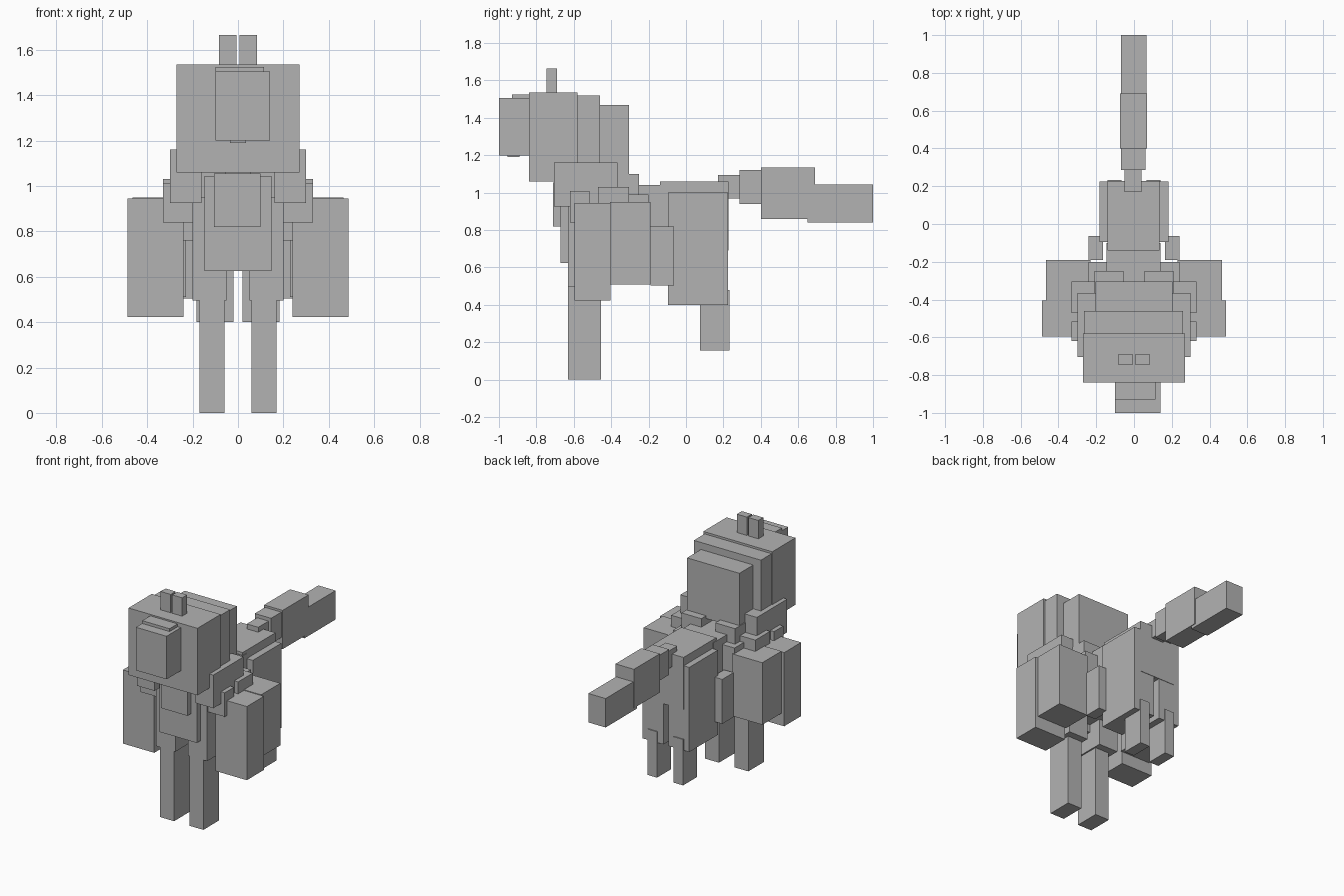
import bpy
import bmesh
from mathutils import Vector

cube = bpy.data.objects.get("Cube")
if cube:
    bpy.data.objects.remove(cube, do_unlink=True)

grey = bpy.data.materials.new("plain_grey")
grey.use_nodes = True
colour = (0.45, 0.45, 0.45, 1)
grey.diffuse_color = colour
grey.node_tree.nodes["Principled BSDF"].inputs["Base Color"].default_value = colour


def box(name, x, y, z):
    """Box between the (low, high) limits on each axis."""
    bm = bmesh.new()
    bmesh.ops.create_cube(bm, size=1)
    size = Vector((x[1] - x[0], y[1] - y[0], z[1] - z[0]))
    middle = Vector((sum(x), sum(y), sum(z))) / 2
    bmesh.ops.scale(bm, vec=size, verts=bm.verts)
    bmesh.ops.translate(bm, vec=middle, verts=bm.verts)
    mesh = bpy.data.meshes.new(name)
    bm.to_mesh(mesh)
    bm.free()
    mesh.materials.append(grey)
    obj = bpy.data.objects.new(name, mesh)
    bpy.context.collection.objects.link(obj)


def pair(name, x, y, z):
    """The same box on the left (+x) and the right (-x)."""
    box("left_" + name, x, y, z)
    box("right_" + name, (-x[1], -x[0]), y, z)


# Head
box("head", (-.27, .27), (-.84, -.58), (1.06, 1.535))
box("head_middle", (-.265, .26), (-.58, -.46), (1.07, 1.52))
box("head_back", (-.205, .205), (-.46, -.305), (1.08, 1.47))
box("muzzle", (-.10, .14), (-1, -.84), (1.20, 1.505))
box("muzzle_bridge", (-.10, .115), (-.93, -.84), (1.215, 1.525))
box("chin", (-.035, .035), (-.955, -.89), (1.19, 1.25))
pair("ear", (.006, .084), (-.745, -.69), (1.5, 1.665))

# Chest and torso
box("breast", (-.105, .10), (-.71, -.5), (.82, 1.055))
box("chest", (-.147, .147), (-.67, -.5), (.625, 1.045))
box("torso", (-.145, .14), (-.6, -.1), (.68, 1.04))
box("ribs", (-.24, .24), (-.42, -.2), (.76, .99))

# Shoulders
pair("shoulder_plate", (.16, .30), (-.705, -.365), (.925, 1.16))
pair("shoulder_blade", (.055, .21), (-.42, -.25), (.9, 1.10))
pair("front_arm_joint", (.2, .33), (-.62, -.515), (.84, 1.01))
pair("back_arm_joint", (.2, .33), (-.47, -.305), (.86, 1.03))

# Large side blocks
pair("front_side_block", (.24, .486), (-.595, -.405), (.423, .945))
pair("back_side_block", (.23, .465), (-.405, -.19), (.51, .95))
pair("side_post", (.165, .24), (-.19, -.063), (.505, .82))

# Front legs
pair("front_thigh", (.05, .2), (-.63, -.405), (.495, .95))
pair("front_leg", (.06, .17), (-.63, -.455), (0, .52))

# Hindquarters
box("rump", (-.14, .135), (-.14, .228), (.69, 1.06))
pair("haunch", (.02, .183), (-.095, .225), (.40, 1.0))
pair("hind_leg", (.065, .14), (.075, .232), (.155, .48))

# Tail
box("tail_base", (-.05, .04), (.17, .29), (.97, 1.095))
box("tail_root", (-.068, .06), (.285, .41), (.94, 1.12))
box("tail_middle", (-.075, .07), (.40, .69), (.86, 1.135))
box("tail_tip", (-.07, .065), (.65, 1), (.84, 1.045))
